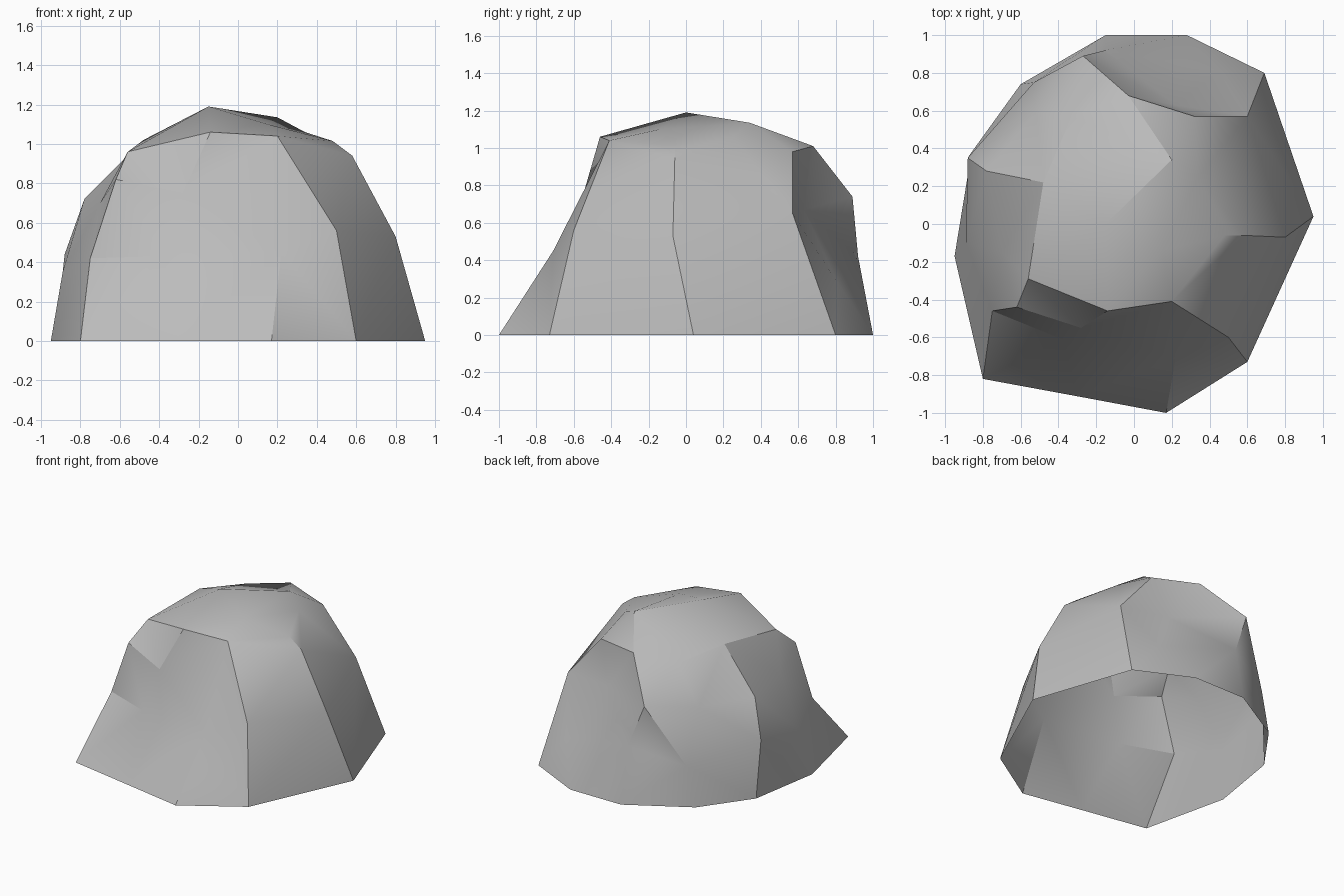
import bpy
import bmesh
from mathutils import Vector

default_cube = bpy.data.objects.get("Cube")
if default_cube:
    bpy.data.objects.remove(default_cube, do_unlink=True)


def ground(x, y):
    return Vector((x, y, 0))


def point(x, y, z):
    return Vector((x, y, z))


# Summit corners shared by several ribs
summit = point(-.15, 0, 1.19)
front_summit = point(.15, -.14, 1.1)
back_summit = point(.2, .34, 1.135)

# Shoulder and ledge corners shared by several ribs
right_shoulder = point(-.56, -.29, .96)
front_shoulder = point(.2, -.41, 1.04)
front_bulge = point(.22, -.71, .45)
front_corner = point(.5, -.6, .56)
ledge_corner = point(.6, .57, .65)

# Ribs run from the ground to the summit, counter-clockwise round the rock
front_right_rib = [ground(-.8, -.82), point(-.75, -.46, .42),
                   point(-.62, -.44, .82), right_shoulder, summit]
front_rib = [ground(-.3, -.912), point(-.38, -.61, .43),
             point(-.28, -.55, .75), point(-.14, -.46, 1.06), summit]
front_left_rib = [ground(.17, -1), front_bulge,
                  front_bulge, front_shoulder, front_summit]
left_corner_rib = [ground(.6, -.73), front_corner,
                   front_corner, front_shoulder, front_summit]
left_rib = [ground(.95, .04), point(.8, -.07, .53),
            point(.58, -.06, .94), point(.48, -.06, 1.015), front_summit]
ledge_rib = [ground(.69, .8), ledge_corner,
             ledge_corner, point(.34, .25, 1.06), back_summit]
notch_rib = [ground(.28, 1), point(.45, .81, .28),
             point(.22, .63, .67), point(.32, .57, .98), back_summit]
back_rib = [ground(-.15, 1), point(-.15, .92, .42),
            point(-.27, .89, .74), point(-.03, .68, 1.01), back_summit]
back_right_rib = [ground(-.6, .74), point(-.53, .75, .3),
                  point(-.52, .59, .69), point(-.33, .57, .965), summit]
right_rib = [ground(-.86, .38), point(-.88, .35, .44),
             point(-.78, .28, .72), point(-.48, .22, 1.02), summit]
right_front_rib = [ground(-.95, -.17), point(-.89, -.1, .35),
                   point(-.7, -.15, .7), right_shoulder, summit]
ribs = [front_right_rib, front_rib, front_left_rib, left_corner_rib,
        left_rib, ledge_rib, notch_rib, back_rib, back_right_rib,
        right_rib, right_front_rib]

bm = bmesh.new()
corners = {}


def vert(co):
    """Reuse one vertex wherever ribs share a corner."""
    key = co.to_tuple(3)
    if key not in corners:
        corners[key] = bm.verts.new(co)
    return corners[key]


def facet(*coords):
    """Add a facet, split along its shorter diagonal if it has four corners."""
    loop = list(dict.fromkeys(vert(co) for co in coords))
    if len(loop) == 4:
        a, b, c, d = loop
        if (a.co - c.co).length < (b.co - d.co).length:
            bm.faces.new((a, b, c))
            bm.faces.new((a, c, d))
        else:
            bm.faces.new((a, b, d))
            bm.faces.new((b, c, d))
    elif len(loop) == 3:
        bm.faces.new(loop)


# Skin between neighbouring ribs, open underneath
for this, following in zip(ribs, ribs[1:] + ribs[:1]):
    for low in range(len(this) - 1):
        facet(this[low], following[low], following[low + 1], this[low + 1])
facet(summit, front_summit, back_summit)

mesh = bpy.data.meshes.new("rock")
bm.to_mesh(mesh)
bm.free()
rock = bpy.data.objects.new("rock", mesh)
bpy.context.collection.objects.link(rock)

# Plain stone colour
stone = bpy.data.materials.new("stone_grey")
stone.use_nodes = True
grey = (.5, .5, .5, 1)
stone.diffuse_color = grey
stone.node_tree.nodes["Principled BSDF"].inputs["Base Color"].default_value = grey
mesh.materials.append(stone)

# Soft facets with sharp creases
bpy.ops.object.select_all(action="DESELECT")
rock.select_set(True)
bpy.context.view_layer.objects.active = rock
bpy.ops.object.shade_smooth_by_angle(angle=.52)
